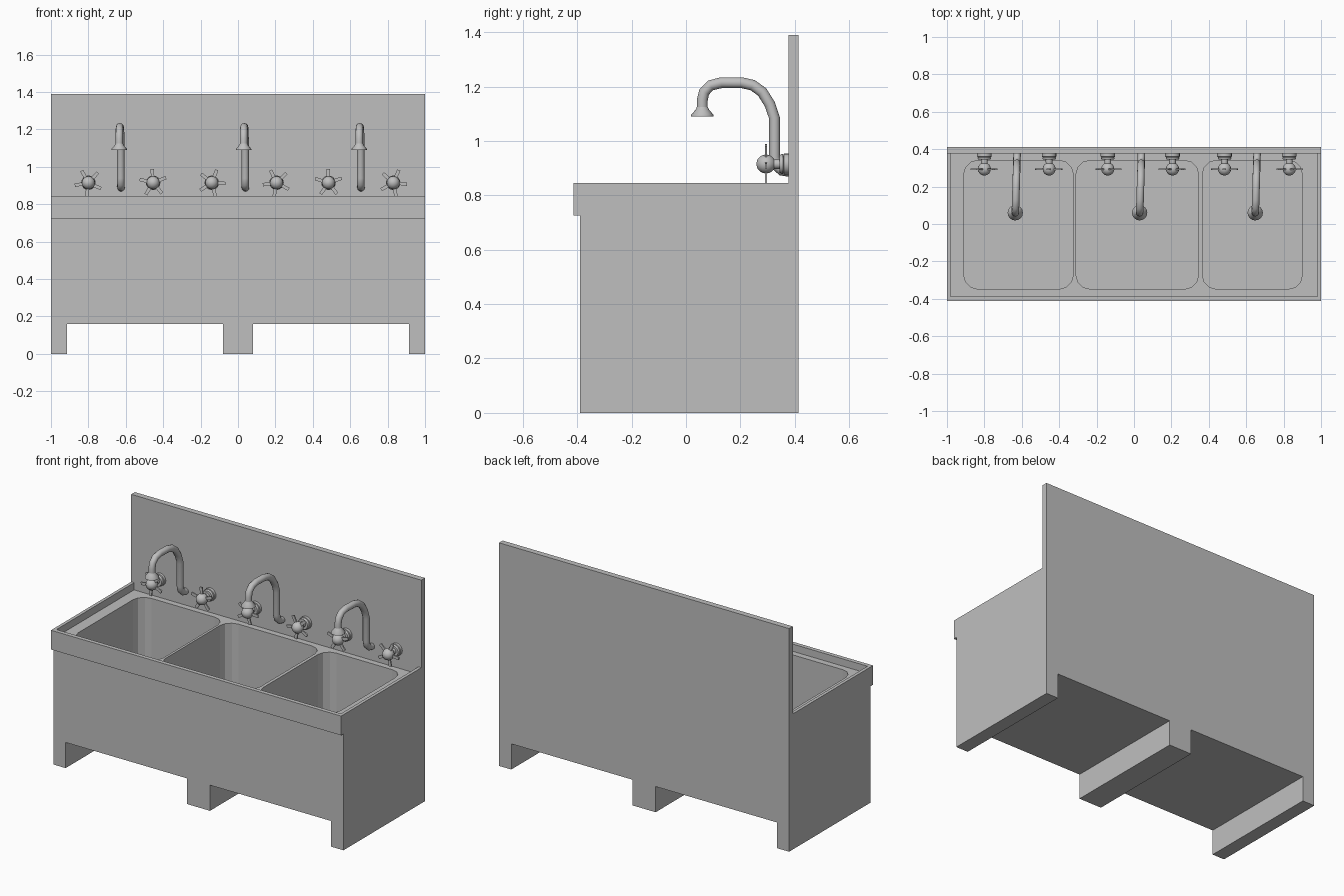
import bpy, bmesh, math
from mathutils import Matrix, Vector

if "Cube" in bpy.data.objects:
    bpy.data.objects.remove(bpy.data.objects["Cube"], do_unlink=True)

steel = bpy.data.materials.new("grey steel")
steel.use_nodes = True
steel.diffuse_color = (0.52, 0.52, 0.52, 1)
steel.node_tree.nodes["Principled BSDF"].inputs["Base Color"].default_value = steel.diffuse_color


def finish(bm, name, smooth=False):
    bmesh.ops.recalc_face_normals(bm, faces=bm.faces)
    mesh = bpy.data.meshes.new(name)
    bm.to_mesh(mesh)
    bm.free()
    mesh.materials.append(steel)
    obj = bpy.data.objects.new(name, mesh)
    bpy.context.collection.objects.link(obj)
    bpy.ops.object.select_all(action="DESELECT")
    bpy.context.view_layer.objects.active = obj
    obj.select_set(True)
    if smooth:
        bpy.ops.object.shade_smooth_by_angle(angle=math.radians(40))
    return obj


def add_box(bm, lo, hi, radius=0):
    """Box between two corners, optionally with rounded upright edges."""
    lo, hi = Vector(lo), Vector(hi)
    part = bmesh.new()
    bmesh.ops.create_cube(part, size=1)
    for v in part.verts:
        v.co = Vector((a + (b - a) * (c + 0.5)) for a, b, c in zip(lo, hi, v.co))
    if radius:
        upright = [e for e in part.edges if abs(e.verts[0].co.z - e.verts[1].co.z) > 0.01]
        bmesh.ops.bevel(part, geom=upright, offset=radius, segments=3, profile=0.5, affect="EDGES")
    mesh = bpy.data.meshes.new("temp")
    part.to_mesh(mesh)
    part.free()
    bm.from_mesh(mesh)
    bpy.data.meshes.remove(mesh)


def cut(target, lo, hi, radius=0):
    bm = bmesh.new()
    add_box(bm, lo, hi, radius)
    cutter = finish(bm, "cutter")
    cutter.hide_render = True
    mod = target.modifiers.new("cut", "BOOLEAN")
    mod.operation = "DIFFERENCE"
    mod.solver = "EXACT"
    mod.object = cutter
    bpy.context.view_layer.objects.active = target
    bpy.ops.object.modifier_apply(modifier=mod.name)
    bpy.data.objects.remove(cutter, do_unlink=True)


def add_lathe(bm, profile, centre, axis, sides=16):
    """Revolve (radius, distance) rings about an axis, capping both ends."""
    turn = Matrix.Translation(centre) @ Vector(axis).to_track_quat("Z", "Y").to_matrix().to_4x4()
    rings = [[bm.verts.new(turn @ Vector((r * math.cos(a), r * math.sin(a), d)))
              for a in (math.tau * i / sides for i in range(sides))] for r, d in profile]
    for p, q in zip(rings, rings[1:]):
        for i in range(sides):
            j = (i + 1) % sides
            bm.faces.new((p[i], p[j], q[j], q[i]))
    bm.faces.new(rings[0])
    bm.faces.new(rings[-1])


def add_tube(bm, path, radius, sides=12):
    """Sweep a circle along a path lying in the y-z plane."""
    rings = []
    for k, p in enumerate(path):
        t = (path[min(k + 1, len(path) - 1)] - path[max(k - 1, 0)]).normalized()
        side = Vector((1, 0, 0))
        up = t.cross(side).normalized()
        rings.append([bm.verts.new(p + radius * (math.cos(a) * side + math.sin(a) * up))
                      for a in (math.tau * i / sides for i in range(sides))])
    for p, q in zip(rings, rings[1:]):
        for i in range(sides):
            j = (i + 1) % sides
            bm.faces.new((p[i], p[j], q[j], q[i]))
    bm.faces.new(rings[0])
    bm.faces.new(rings[-1])


# Cabinet, apron and backsplash as one side profile, extruded across
FRONT, BACK, WALL, RIM, DECK, FLOOR = -0.413, 0.413, 0.377, 0.845, 0.8, 0.35
bm = bmesh.new()
side_profile = [(-0.39, 0), (BACK, 0), (BACK, 1.39), (WALL, 1.39), (WALL, RIM),
                (FRONT, RIM), (FRONT, 0.725), (-0.39, 0.725)]
face = bm.faces.new([bm.verts.new((-1, y, z)) for y, z in side_profile])
new = bmesh.ops.extrude_face_region(bm, geom=[face])["geom"]
bmesh.ops.translate(bm, vec=(2, 0, 0), verts=[g for g in new if isinstance(g, bmesh.types.BMVert)])
cabinet = finish(bm, "sink_cabinet")

# Openings between the feet
for x0, x1 in ((-0.915, -0.08), (0.08, 0.915)):
    cut(cabinet, (x0, -1, -0.2), (x1, 1, 0.16))

# Sunken deck and three basins
cut(cabinet, (-0.98, -0.387, DECK), (0.98, WALL, 1.0))
for x0, x1 in ((-0.91, -0.325), (-0.31, 0.345), (0.365, 0.9)):
    cut(cabinet, (x0, -0.348, FLOOR), (x1, 0.34, 0.95), 0.075)

# Drain grates made of staggered tiles
for n, (cx, cy) in enumerate(((-0.615, 0.025), (-0.015, 0.055), (0.655, 0.025))):
    bm = bmesh.new()
    for row in range(-3, 4):
        for col in range(-4, 5):
            x, y = (col + 0.5 * (row % 2)) * 0.026, row * 0.024
            if math.hypot(x, y) < 0.08:
                add_box(bm, (cx + x - 0.011, cy + y - 0.01, FLOOR - 0.002),
                        (cx + x + 0.011, cy + y + 0.01, FLOOR + 0.005))
    finish(bm, f"drain_grate_{n + 1}")

# Gooseneck spouts with flared outlets
spout_path = [(0.38, 0.888), (0.352, 0.892), (0.332, 0.91), (0.325, 0.94), (0.325, 1.085),
              (0.308, 1.135), (0.28, 1.18), (0.245, 1.205), (0.205, 1.214), (0.13, 1.214),
              (0.09, 1.204), (0.067, 1.18), (0.06, 1.15), (0.06, 1.115)]
SPOUTS = (-0.625, 0.04, 0.658)
for n, sx in enumerate(SPOUTS):
    bm = bmesh.new()
    add_tube(bm, [Vector((sx - 0.03 * (WALL - y), y, z)) for y, z in spout_path], 0.02)
    add_lathe(bm, [(0.02, 0.035), (0.024, 0.026), (0.041, 0.006), (0.041, 0)],
              (sx - 0.01, 0.06, 1.09), (0, 0, 1))
    finish(bm, f"spout_{n + 1}", True)

# Tap handles: wall flange, stem, ball and five flat spokes
BALL, HUB_Y, HUB_Z = 0.035, 0.294, 0.915
ball = [(BALL * math.sin(a), -BALL * math.cos(a))
        for a in (math.radians(d) for d in range(10, 151, 20))]
stem = [(0.018, 0.036), (0.018, 0.05), (0.032, 0.05), (0.036, 0.056), (0.036, 0.062),
        (0.031, 0.064), (0.039, 0.066), (0.039, 0.085)]
count = 0
for sx in (-0.627, 0.033, 0.657):
    for dx in (-0.173, 0.173):
        count += 1
        centre = Vector((sx + dx, HUB_Y, HUB_Z))
        bm = bmesh.new()
        add_lathe(bm, ball + stem, centre, (0, 1, 0))
        finish(bm, f"tap_valve_{count}", True)
        bm = bmesh.new()
        for k in range(5):
            old = set(bm.verts)
            add_box(bm, (0.02, -0.004, -0.009), (0.074, 0.004, 0.009))
            angle = math.radians(72 * k + 25 * count)
            place = Matrix.Translation(centre) @ Matrix.Rotation(angle, 4, "Y")
            bmesh.ops.transform(bm, matrix=place, verts=[v for v in bm.verts if v not in old])
        finish(bm, f"tap_spokes_{count}")
